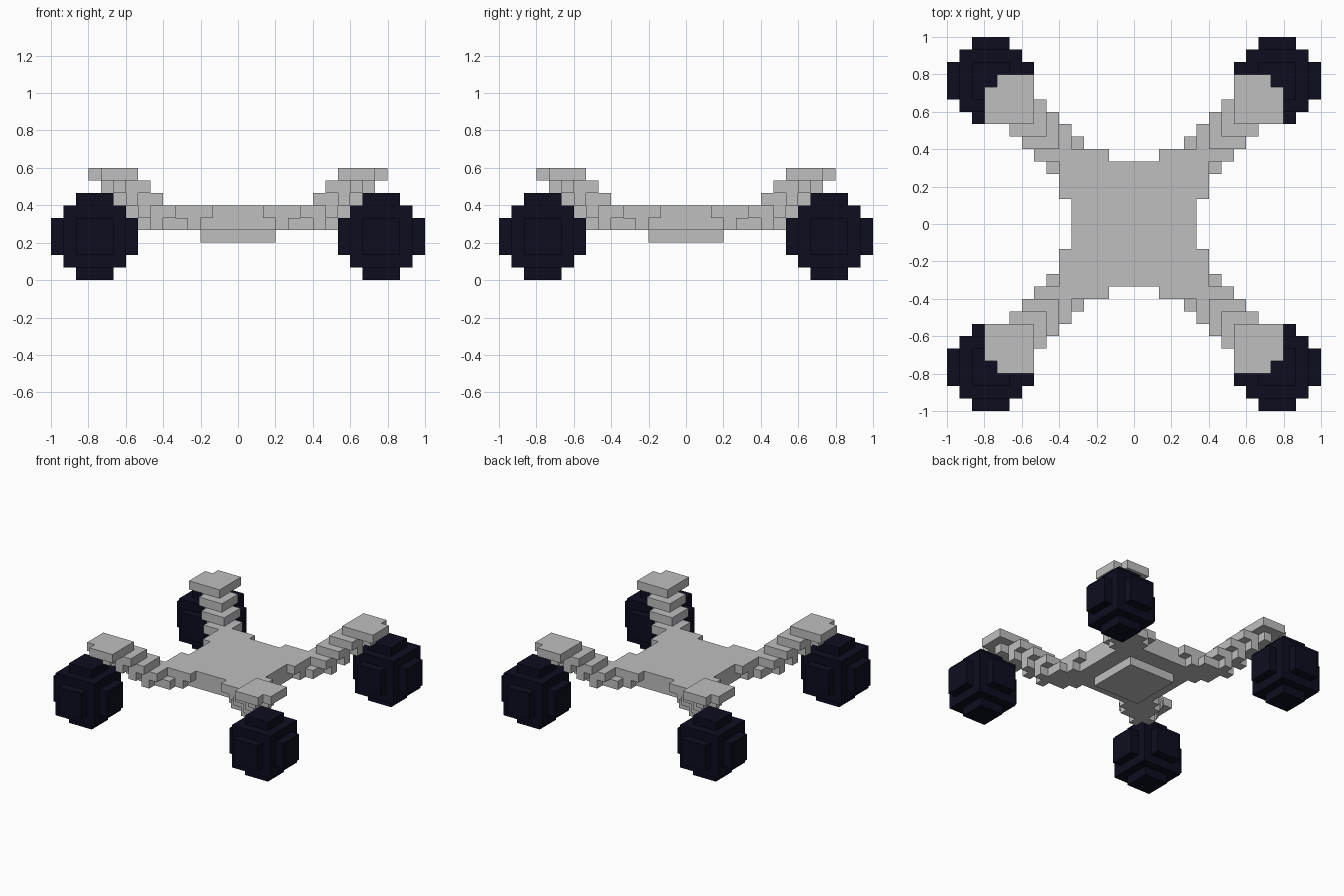
import bpy
import bmesh
from itertools import product
from mathutils import Vector

cube = bpy.data.objects.get("Cube")
if cube:
    bpy.data.objects.remove(cube)

UNIT = 1 / 15  # edge length of one building block


def material(name, colour):
    mat = bpy.data.materials.new(name)
    mat.use_nodes = True
    mat.diffuse_color = colour
    mat.node_tree.nodes["Principled BSDF"].inputs["Base Color"].default_value = colour
    return mat


def block(x0, x1, y0, y1, z0, z1):
    """Set of cells filling a box."""
    return set(product(range(x0, x1), range(y0, y1), range(z0, z1)))


def mirrored(cells, sx, sy):
    """Flip cells into another quadrant."""
    return {(x if sx > 0 else -1 - x, y if sy > 0 else -1 - y, z) for x, y, z in cells}


def build(name, cells, mat):
    """Mesh the outer skin of a set of cells and merge its coplanar faces."""
    bm = bmesh.new()
    for cell in cells:
        centre = Vector(cell) + Vector((0.5, 0.5, 0.5))
        for axis, sign in product(range(3), (-1, 1)):
            n = Vector((0, 0, 0))
            n[axis] = sign
            if tuple(int(c + d) for c, d in zip(cell, n)) in cells:
                continue
            u = Vector((n.y, n.z, n.x))
            v = n.cross(u)
            corners = (u + v, v - u, -u - v, u - v)
            bm.faces.new([bm.verts.new((centre + (n + c) / 2) * UNIT) for c in corners])
    bmesh.ops.remove_doubles(bm, verts=bm.verts, dist=UNIT / 10)
    bmesh.ops.dissolve_limit(bm, angle_limit=0.01, verts=bm.verts, edges=bm.edges)
    mesh = bpy.data.meshes.new(name)
    bm.to_mesh(mesh)
    bm.free()
    mesh.materials.append(mat)
    bpy.context.collection.objects.link(bpy.data.objects.new(name, mesh))


grey = material("light grey", (0.52, 0.52, 0.52, 1))
navy = material("dark navy", (0.004, 0.004, 0.014, 1))
quadrants = {"front_right": (-1, -1), "front_left": (1, -1),
             "back_right": (-1, 1), "back_left": (1, 1)}

# Chassis plate with four corner lobes, notched deeper on its upper layer
quarter = block(0, 5, 0, 5, 4, 6) | block(3, 6, 3, 6, 4, 5) | block(2, 6, 2, 6, 5, 6)
chassis = set().union(*(mirrored(quarter, *q) for q in quadrants.values()))
build("chassis", chassis, grey)

# Belly plate
build("belly_plate", block(-3, 3, -3, 3, 3, 4), grey)

# Arm: a rising diagonal staircase, ending in a pad with a cut corner
arm = set()
for s in range(4, 8):
    arm |= block(s, s + 3, s, s + 3, s, s + 1)
    arm |= {(s + 2, s + 3, s), (s + 3, s + 2, s)}
arm |= block(8, 12, 8, 12, 8, 9) - {(11, 11, 8)}
arm -= chassis

# Wheel: a blocky ball seven cells across
wheel = {(x + 11, y + 11, z + 3) for x, y, z in product(range(-3, 4), repeat=3)
         if x * x + y * y + z * z <= 12}

for side, q in quadrants.items():
    build(side + "_arm", mirrored(arm, *q), grey)
    build(side + "_wheel", mirrored(wheel, *q), navy)
